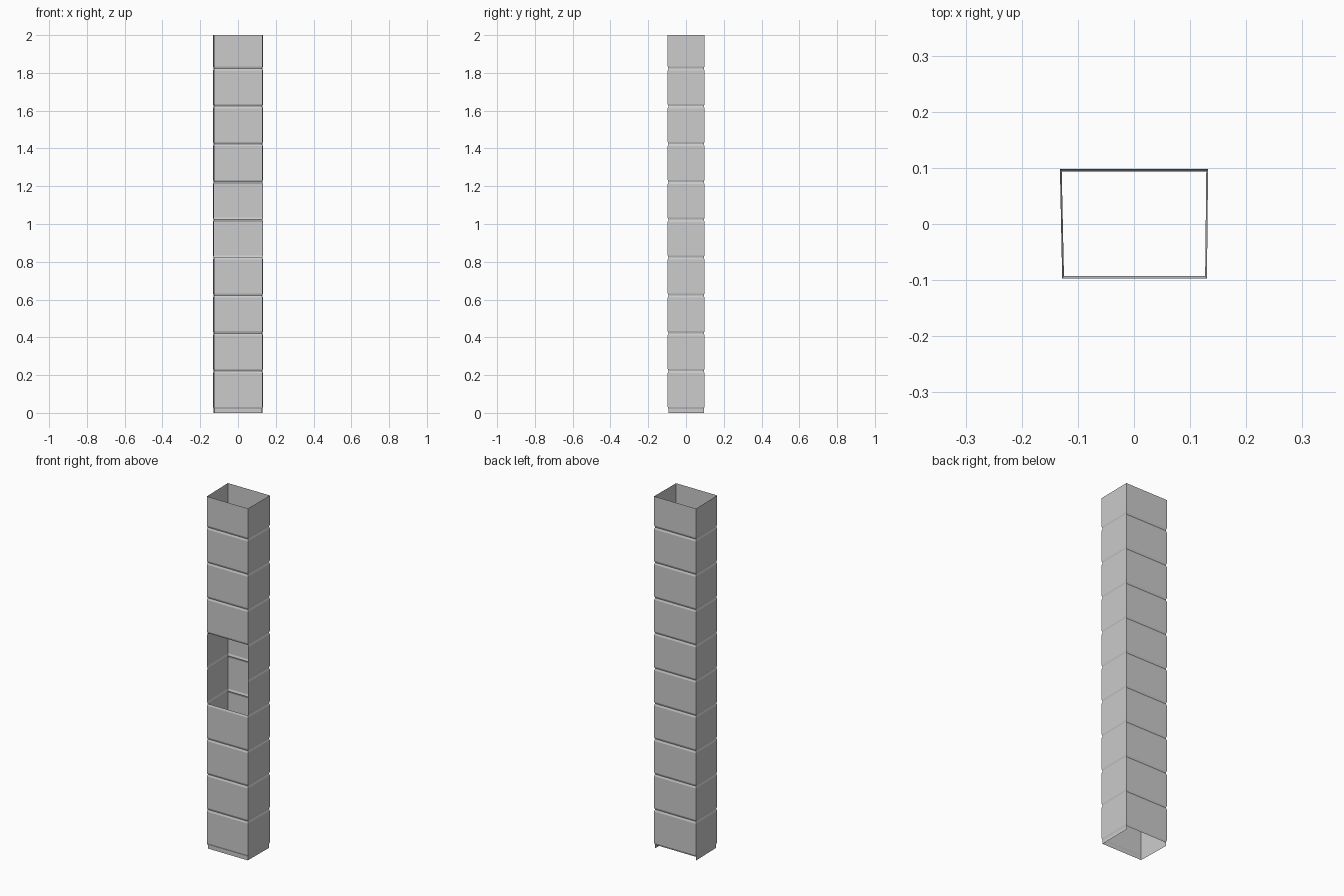
import bpy, bmesh

if "Cube" in bpy.data.objects:
    bpy.data.objects.remove(bpy.data.objects["Cube"])

# Plan outline of the shaft: front-left, front-right, back-right, back-left
OUTER = [(-0.128, -0.097), (0.130, -0.097), (0.132, 0.098), (-0.132, 0.098)]
INSET = 0.004
HALF = 0.011
joints = [0.021 + 0.2003 * k for k in range(10)]

# Vertical profile: (height, inset), a V groove at each panel joint
profile = [(0.0, INSET)]
for i, c in enumerate(joints):
    if i:
        profile.append((c - HALF, 0.0))
    profile += [(c, INSET), (c + HALF, 0.0)]
profile.append((2.0, 0.0))


def ring(bm, z, inset):
    sign = lambda v: 1 if v > 0 else -1
    return [bm.verts.new((x - sign(x) * inset * 0.8, y - sign(y) * inset, z))
            for x, y in OUTER]


bm = bmesh.new()
rings = [ring(bm, z, d) for z, d in profile]
for i in range(len(rings) - 1):
    lower, upper = rings[i], rings[i + 1]
    mid = (profile[i][0] + profile[i + 1][0]) / 2
    for s in range(4):
        # Two-panel opening in the front
        if s == 0 and joints[4] < mid < joints[6]:
            continue
        # Back wall stops just above the ground
        if s == 2 and i == 0:
            continue
        t = (s + 1) % 4
        bm.faces.new((lower[s], lower[t], upper[t], upper[s]))

mesh = bpy.data.meshes.new("panelled_shaft")
bm.to_mesh(mesh)
bm.free()
shaft = bpy.data.objects.new("panelled_shaft", mesh)
bpy.context.collection.objects.link(shaft)
